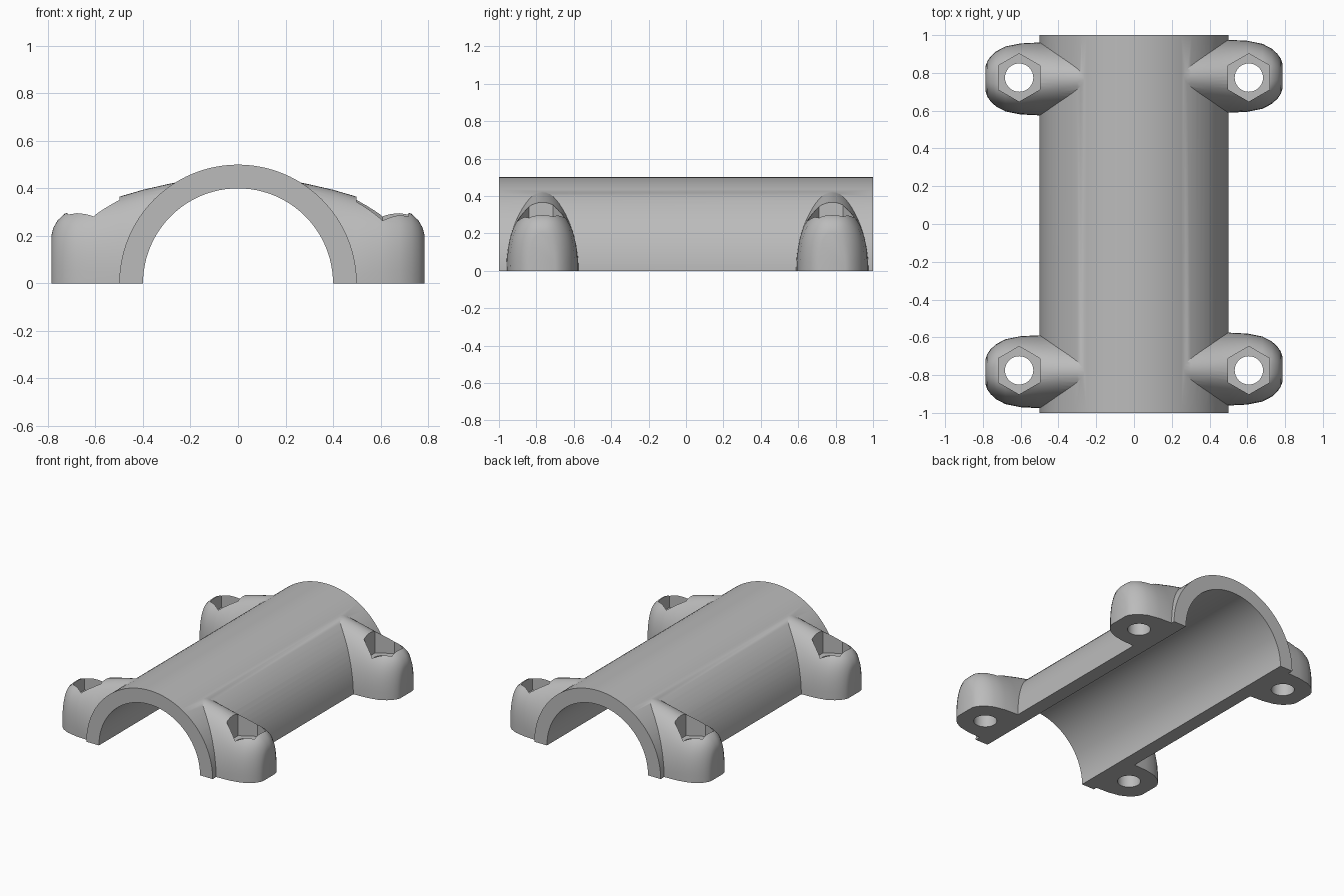
import bpy
import bmesh
from math import sin, cos, pi
from mathutils import Matrix, Vector

old = bpy.data.objects.get("Cube")
if old:
    bpy.data.objects.remove(old)

grey = bpy.data.materials.new("plain grey")
grey.use_nodes = True
colour = (0.5, 0.5, 0.5, 1)
grey.diffuse_color = colour
grey.node_tree.nodes["Principled BSDF"].inputs["Base Color"].default_value = colour


def make(name, bm):
    bmesh.ops.recalc_face_normals(bm, faces=bm.faces)
    mesh = bpy.data.meshes.new(name)
    bm.to_mesh(mesh)
    bm.free()
    mesh.materials.append(grey)
    obj = bpy.data.objects.new(name, mesh)
    bpy.context.collection.objects.link(obj)
    return obj


def cylinder(name, radius, depth, segments, matrix):
    bm = bmesh.new()
    bmesh.ops.create_cone(bm, cap_ends=True, segments=segments, radius1=radius,
                          radius2=radius, depth=depth, matrix=matrix)
    return make(name, bm)


# Lug stations: x, half width, height, roundness exponent
STATIONS = [(0.2, 0.19, 0.437, 2), (0.3, 0.192, 0.417, 2), (0.4, 0.193, 0.394, 2),
            (0.5, 0.193, 0.365, 2.1), (0.6, 0.188, 0.333, 2.5), (0.68, 0.172, 0.31, 2.7),
            (0.73, 0.146, 0.293, 2.7), (0.76, 0.118, 0.265, 2.6),
            (0.777, 0.093, 0.235, 2.5), (0.785, 0.07, 0.205, 2.4)]
ARC = 32


def lug(name, side, y):
    bm = bmesh.new()
    rings = []
    for x, w, h, n in STATIONS:
        pts = [(w, -0.1)]
        for i in range(ARC + 1):
            c, s = cos(pi * i / ARC), max(0, sin(pi * i / ARC))
            pts.append((w * abs(c) ** (2 / n) * (1 if c > 0 else -1), h * s ** (2 / n)))
        pts.append((-w, -0.1))
        rings.append([bm.verts.new((side * x, y + side * 0.007 + a, b)) for a, b in pts])
    for r, q in zip(rings, rings[1:]):
        for i in range(len(r)):
            j = (i + 1) % len(r)
            bm.faces.new((r[i], r[j], q[j], q[i]))
    bm.faces.new(rings[0])
    bm.faces.new(rings[-1])
    return make(name, bm)


def combine(target, tool, operation):
    mod = target.modifiers.new(tool.name, "BOOLEAN")
    mod.operation = operation
    mod.solver = "EXACT"
    mod.object = tool
    bpy.context.view_layer.objects.active = target
    bpy.ops.object.modifier_apply(modifier=mod.name)
    bpy.data.objects.remove(tool)


# Round outer shell
along_y = Matrix.Rotation(pi / 2, 4, "X")
clamp = cylinder("half_pipe_clamp", 0.5, 2, 96, along_y)

# Four bolt lugs joined to the shell
corners = [(side, y) for side in (-1, 1) for y in (-0.775, 0.775)]
for side, y in corners:
    combine(clamp, lug("lug", side, y), "UNION")

# Open bore, and flat underside
combine(clamp, cylinder("bore", 0.4, 3, 96, along_y), "DIFFERENCE")
bm = bmesh.new()
bmesh.ops.create_cube(bm, size=4, matrix=Matrix.Translation((0, 0, -2)))
combine(clamp, make("underside", bm), "DIFFERENCE")

# Bolt holes and hexagonal nut pockets
for side, y in corners:
    at = Vector((side * 0.608, y, 0))
    combine(clamp, cylinder("bolt_hole", 0.075, 2, 32, Matrix.Translation(at)), "DIFFERENCE")
    at.z = 0.7
    # the pocket floor sits at z = 0.2
    hexagon = cylinder("nut_pocket", 0.127, 1, 6, Matrix.Translation(at))
    combine(clamp, hexagon, "DIFFERENCE")

bpy.ops.object.select_all(action="DESELECT")
clamp.select_set(True)
bpy.context.view_layer.objects.active = clamp
bpy.ops.object.shade_smooth_by_angle(angle=pi / 6)
